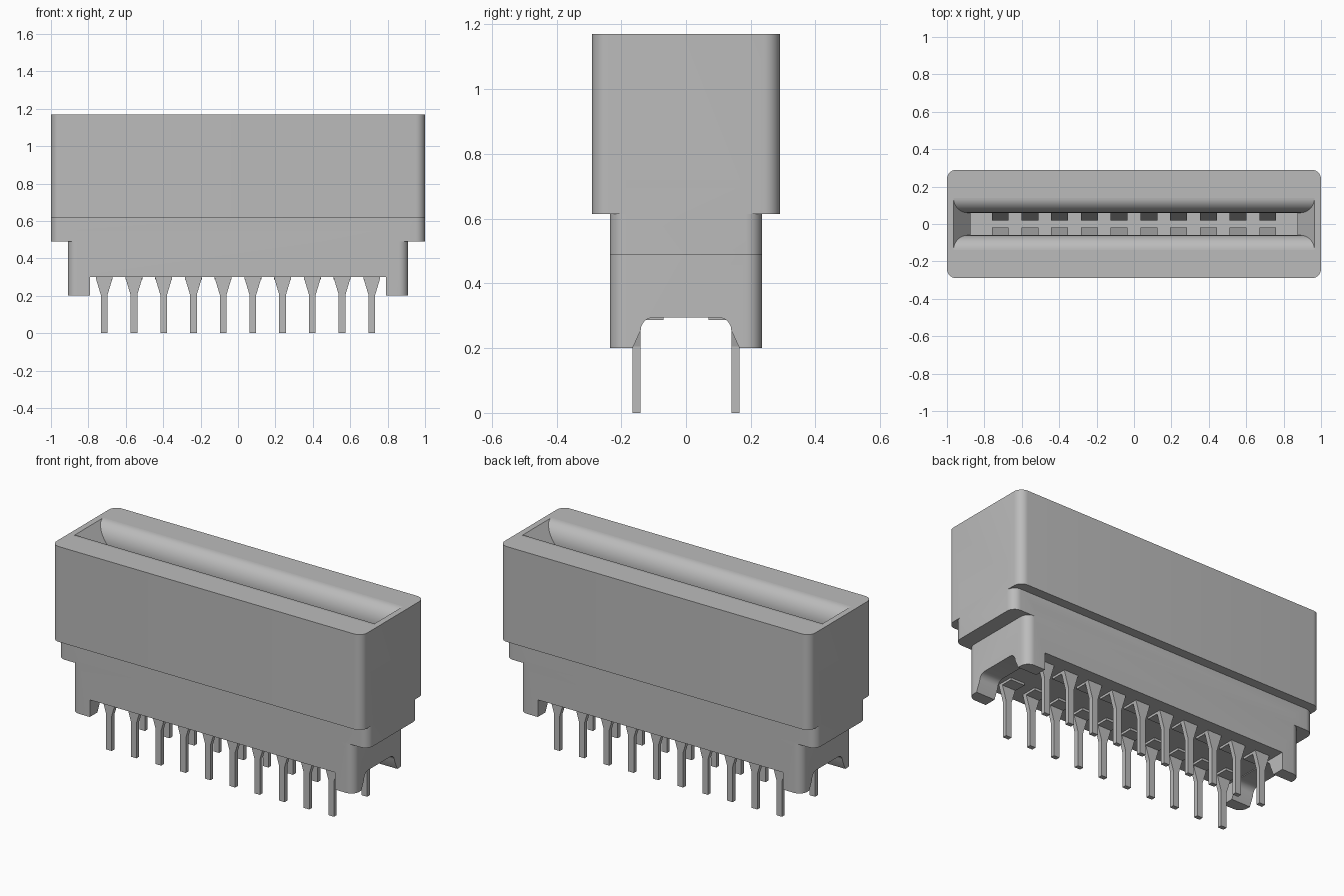
import bpy
import bmesh
import math
from mathutils import Vector

cube = bpy.data.objects.get("Cube")
if cube:
    bpy.data.objects.remove(cube, do_unlink=True)

grey = bpy.data.materials.new("plain_grey")
grey.use_nodes = True
COLOUR = (0.5, 0.5, 0.5, 1)
grey.diffuse_color = COLOUR
grey.node_tree.nodes["Principled BSDF"].inputs["Base Color"].default_value = COLOUR


def prism(name, outline, axis, start, end):
    """Extrude a 2D outline along x, y or z, keeping the other axes in order."""
    def place(p, t):
        co = list(p)
        co.insert("xyz".index(axis), t)
        return Vector(co)
    bm = bmesh.new()
    face = bm.faces.new([bm.verts.new(place(p, start)) for p in outline])
    extruded = bmesh.ops.extrude_face_region(bm, geom=[face])["geom"]
    shift = place((0, 0), end - start)
    bmesh.ops.translate(bm, vec=shift, verts=[v for v in extruded if isinstance(v, bmesh.types.BMVert)])
    bmesh.ops.recalc_face_normals(bm, faces=bm.faces)
    mesh = bpy.data.meshes.new(name)
    bm.to_mesh(mesh)
    bm.free()
    mesh.materials.append(grey)
    obj = bpy.data.objects.new(name, mesh)
    bpy.context.collection.objects.link(obj)
    return obj


def arc(cx, cy, rx, ry, a0, a1, steps=8):
    angles = [math.radians(a0 + (a1 - a0) * i / steps) for i in range(steps + 1)]
    return [(cx + rx * math.cos(a), cy + ry * math.sin(a)) for a in angles]


def rounded_block(name, hx, hy, z0, z1, r=0.05):
    outline = []
    for i, (sx, sy) in enumerate([(1, 1), (-1, 1), (-1, -1), (1, -1)]):
        outline += arc(sx * (hx - r), sy * (hy - r), r, r, i * 90, i * 90 + 90)
    return prism(name, outline, "z", z0, z1)


def mirrored(half):
    """Close a half outline by mirroring it across its first coordinate."""
    return half + [(-a, b) for a, b in reversed(half)]


def combine(target, tool, operation):
    mod = target.modifiers.new("combine", "BOOLEAN")
    mod.operation = operation
    mod.solver = "EXACT"
    mod.object = tool
    bpy.context.view_layer.update()
    evaluated = target.evaluated_get(bpy.context.evaluated_depsgraph_get())
    mesh = bpy.data.meshes.new_from_object(evaluated)
    target.modifiers.clear()
    target.data = mesh
    bpy.data.objects.remove(tool, do_unlink=True)


# Stepped housing
TOP = 1.17
housing = rounded_block("housing", 1.0, 0.29, 0.615, TOP)
combine(housing, rounded_block("middle_step", 1.0, 0.235, 0.49, 0.70), "UNION")
combine(housing, rounded_block("lower_step", 0.91, 0.235, 0.20, 0.55), "UNION")

# Card slot with rounded long lips and sloped ends
FLOOR = 0.5
lip = [(0.14, TOP + 0.1)] + arc(0.14, TOP - 0.1, 0.08, 0.1, 90, 180, 12) + [(0.06, FLOOR)]
slot = prism("slot_cutter", mirrored(lip), "x", -1.1, 1.1)
ends = [(0.965, TOP + 0.1), (0.965, TOP), (0.875, TOP - 0.12), (0.875, FLOOR)]
combine(slot, prism("slot_ends", mirrored(ends), "y", -0.5, 0.5), "INTERSECT")
combine(housing, slot, "DIFFERENCE")

# Open underside between the feet, and an arch through each foot
gap = [(0.79, 0.1), (0.79, 0.30)]
combine(housing, prism("underside_cutter", mirrored(gap), "y", -0.5, 0.5), "DIFFERENCE")
arch = [(0.165, 0.1), (0.165, 0.20)] + arc(0.10, 0.255, 0.04, 0.04, 0, 90, 6)
combine(housing, prism("arch_cutter", mirrored(arch), "x", -1.1, 1.1), "DIFFERENCE")

# Contacts and pins in two rows
COUNT, PITCH = 10, 0.159
pin_half = [(0.045, 0.31), (0.045, 0.295), (0.018, 0.205), (0.018, 0.0)]
for side, row in ((-1, "front"), (1, "back")):
    for i in range(COUNT):
        x = (i - (COUNT - 1) / 2) * PITCH
        outline = [(x + a, z) for a, z in mirrored(pin_half)]
        prism(f"{row}_pin_{i + 1}", outline, "y", side * 0.14, side * 0.165)
        # Flat shoulder under the housing
        pad = [(x - 0.045, side * 0.07), (x + 0.045, side * 0.07),
               (x + 0.045, side * 0.14), (x - 0.045, side * 0.14)]
        prism(f"{row}_shoulder_{i + 1}", pad, "z", 0.287, 0.31)
        # Bowed spring inside the slot
        bow = [(0.07, 0.98), (0.058, 0.98), (0.02, 0.78), (0.058, 0.52), (0.07, 0.52)]
        prism(f"{row}_contact_{i + 1}", [(side * y, z) for y, z in bow], "x", x - 0.045, x + 0.045)

# Smooth the rounded corners and lips
bpy.ops.object.select_all(action="DESELECT")
housing.select_set(True)
bpy.context.view_layer.objects.active = housing
bpy.ops.object.shade_smooth_by_angle(angle=math.radians(30))
